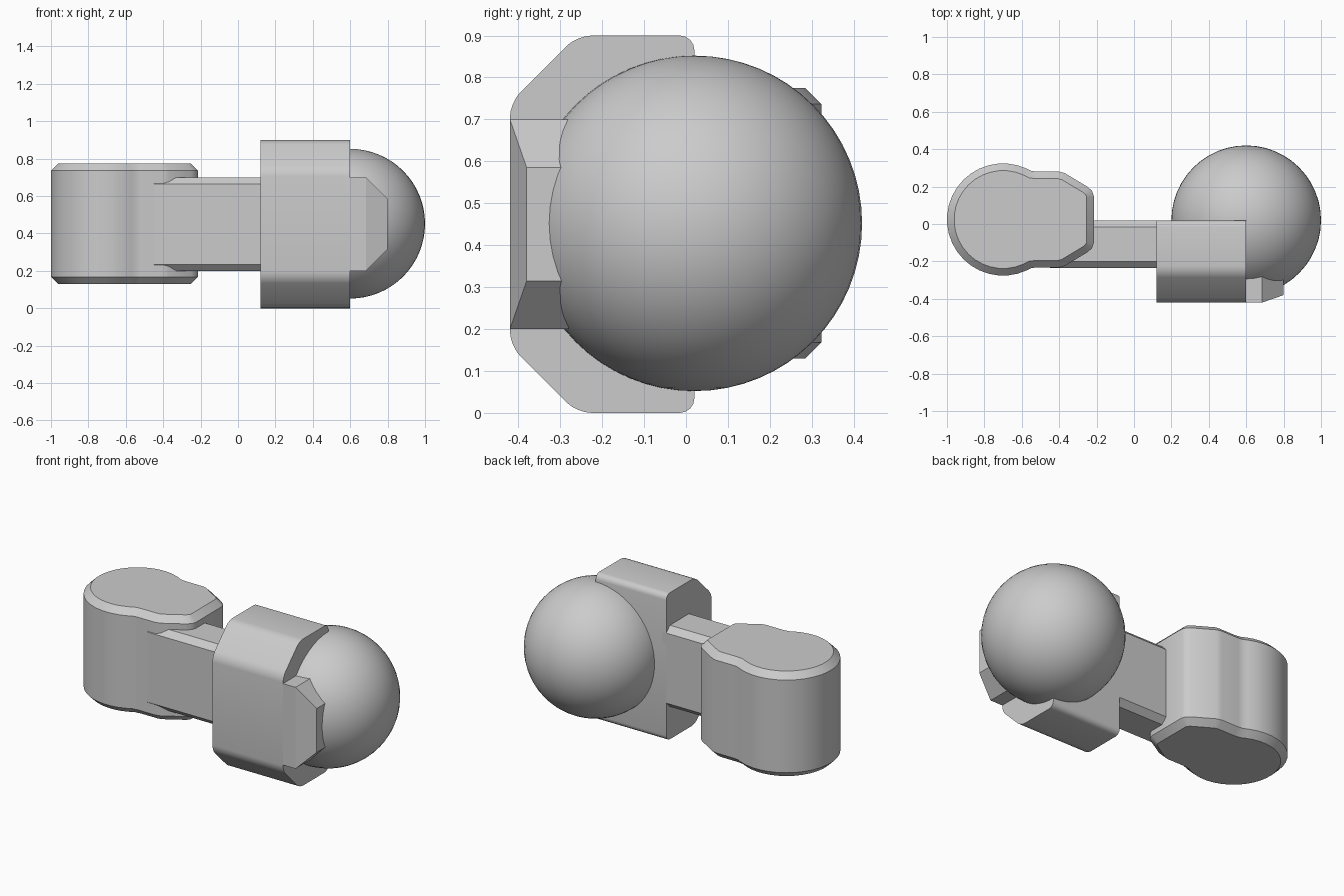
import bpy, bmesh
from math import sin, cos, radians
from mathutils import Vector

cube = bpy.data.objects.get("Cube")
if cube:
    bpy.data.objects.remove(cube)

grey = bpy.data.materials.new("plain_grey")
grey.use_nodes = True
grey.diffuse_color = (0.6, 0.6, 0.6, 1)
grey.node_tree.nodes["Principled BSDF"].inputs["Base Color"].default_value = (0.6, 0.6, 0.6, 1)
MID = 0.45  # height of the plane of symmetry


def finish(bm, name, angle=30):
    bmesh.ops.recalc_face_normals(bm, faces=bm.faces)
    mesh = bpy.data.meshes.new(name)
    bm.to_mesh(mesh)
    bm.free()
    obj = bpy.data.objects.new(name, mesh)
    bpy.context.collection.objects.link(obj)
    mesh.materials.append(grey)
    bpy.ops.object.select_all(action='DESELECT')
    obj.select_set(True)
    bpy.context.view_layer.objects.active = obj
    bpy.ops.object.shade_smooth_by_angle(angle=radians(angle))
    return obj


def prism(points, travel):
    """Extrude a closed 3D outline along a vector."""
    bm = bmesh.new()
    face = bm.faces.new([bm.verts.new(p) for p in points])
    out = bmesh.ops.extrude_face_region(bm, geom=[face], use_keep_orig=True)
    verts = [v for v in out["geom"] if isinstance(v, bmesh.types.BMVert)]
    bmesh.ops.translate(bm, verts=verts, vec=travel)
    bmesh.ops.recalc_face_normals(bm, faces=bm.faces)
    return bm


def mirrored(half, centre):
    """Complete an outline by reflecting its second coordinate."""
    return half + [(a, 2 * centre - b) for a, b in reversed(half)]


# Pod: round lobe blending into a blunt nose, with chamfered rims
lobe = [(-0.7 + 0.3 * cos(radians(a)), 0.024 + 0.3 * sin(radians(a)))
        for a in range(175, 64, -10)]
nose = [(-0.55, 0.284), (-0.52, 0.28), (-0.40, 0.28), (-0.37, 0.272),
        (-0.25, 0.2), (-0.225, 0.178), (-0.215, 0.15)]
bm = prism([(x, y, 0.13) for x, y in mirrored(lobe + nose, 0.024)], (0, 0, 0.645))
rims = [e for e in bm.edges if abs(e.verts[0].co.z - e.verts[1].co.z) < 0.001]
bmesh.ops.bevel(bm, geom=rims, offset=0.038, segments=1, affect='EDGES')
finish(bm, "pod")

# Arm: chamfered bar joining the pod to the block
section = mirrored([(-0.235, 0.665), (-0.2, 0.7), (-0.015, 0.7), (0.02, 0.665)], MID)
finish(prism([(-0.45, y, z) for y, z in section], (0.6, 0, 0)), "arm")

# Block: cut front corners, all long edges rounded
section = mirrored([(-0.42, 0.74), (-0.26, 0.9), (0.02, 0.9)], MID)
bm = prism([(0.12, y, z) for y, z in section], (0.48, 0, 0))
long_edges = [e for e in bm.edges if abs(e.verts[0].co.x - e.verts[1].co.x) > 0.1]
bmesh.ops.bevel(bm, geom=long_edges, offset=0.035, segments=4, profile=0.5, affect='EDGES')
finish(bm, "block")

# Tab: clipped plate beside the block, its front sloping back at the tip
outline = mirrored([(0.55, 0.7), (0.685, 0.7), (0.8, 0.585)], MID)
bm = prism([(x, -0.42, z) for x, z in outline], (0, 0.14, 0))
cut = bmesh.ops.bisect_plane(bm, geom=bm.verts[:] + bm.edges[:] + bm.faces[:],
                             plane_co=(0.685, -0.42, MID),
                             plane_no=Vector((0.04, -0.115, 0)), clear_outer=True)
rim = [e for e in cut["geom_cut"] if isinstance(e, bmesh.types.BMEdge)]
rim += [e for e in bm.edges if e.is_boundary and e not in rim]
bmesh.ops.holes_fill(bm, edges=rim, sides=0)
finish(bm, "tab", 15)

# Ball
bm = bmesh.new()
bmesh.ops.create_uvsphere(bm, u_segments=48, v_segments=32, radius=0.4)
bmesh.ops.translate(bm, verts=bm.verts, vec=(0.6, 0.02, 0.452))
finish(bm, "ball")
